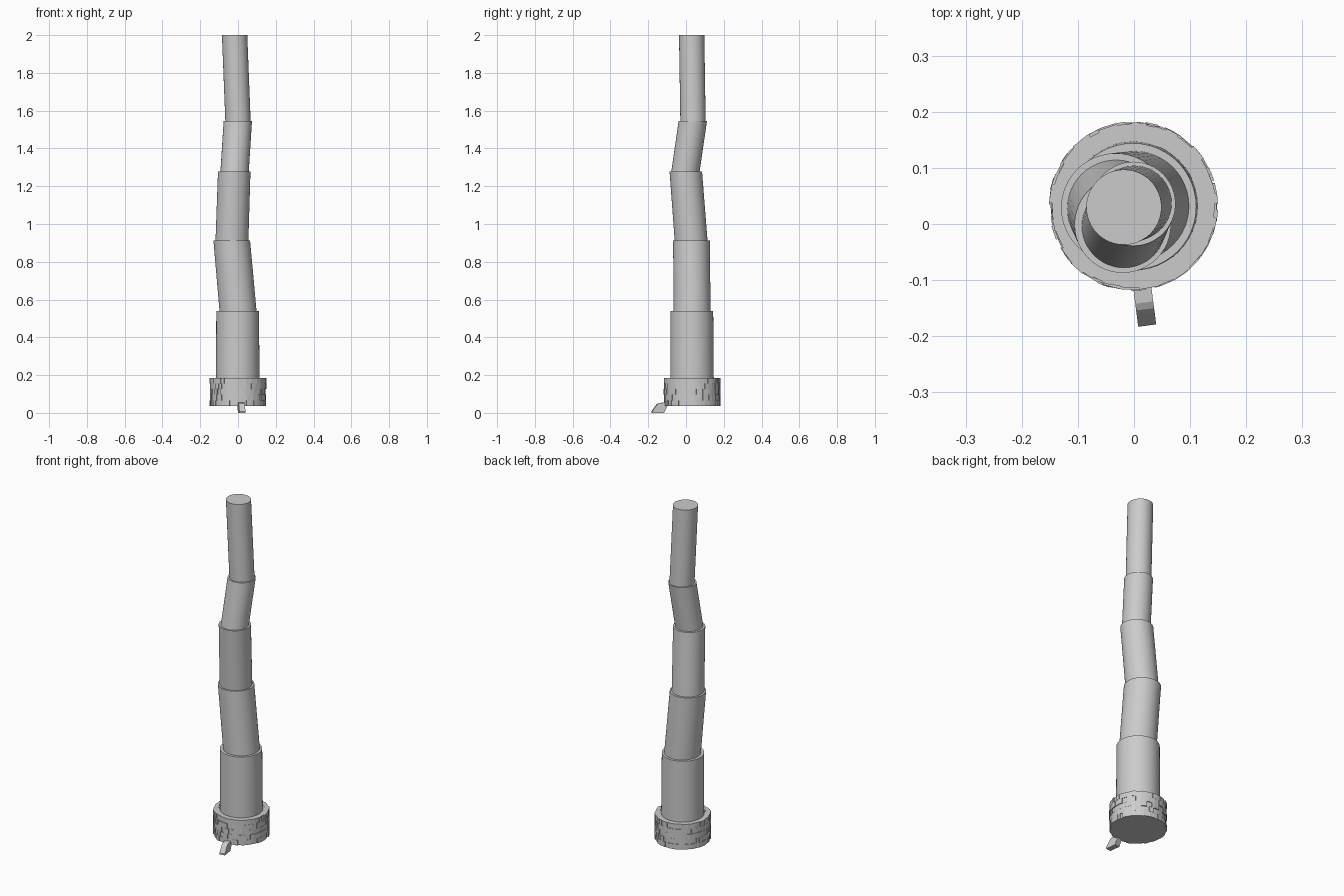
import bpy, bmesh, math, random

if "Cube" in bpy.data.objects:
    bpy.data.objects.remove(bpy.data.objects["Cube"])

random.seed(4)


def finish(bm, name, smooth=False):
    bmesh.ops.recalc_face_normals(bm, faces=bm.faces)
    me = bpy.data.meshes.new(name)
    bm.to_mesh(me)
    bm.free()
    ob = bpy.data.objects.new(name, me)
    bpy.context.collection.objects.link(ob)
    if smooth:
        bpy.ops.object.select_all(action='DESELECT')
        ob.select_set(True)
        bpy.context.view_layer.objects.active = ob
        bpy.ops.object.shade_smooth_by_angle(angle=math.radians(30))
    return ob


def tube(name, a, b, r0, r1, n=48):
    """Closed leaning cylinder with level ends."""
    bm = bmesh.new()
    rings = [[bm.verts.new((c[0] + r * math.cos(2 * math.pi * i / n),
                            c[1] + r * math.sin(2 * math.pi * i / n), c[2]))
              for i in range(n)] for c, r in ((a, r0), (b, r1))]
    for i in range(n):
        j = (i + 1) % n
        bm.faces.new((rings[0][i], rings[0][j], rings[1][j], rings[1][i]))
    bm.faces.new(rings[0][::-1])
    bm.faces.new(rings[1])
    return finish(bm, name, True)


# Stacked leaning column sections
CX, CY = -0.001, 0.032
sections = [
    ((CX, CY, 0.18), (-0.002, 0.031, 0.54), 0.115, 0.113),
    ((0.0, 0.032, 0.54), (-0.033, 0.029, 0.912), 0.098, 0.097),
    ((-0.032, 0.027, 0.912), (-0.020, -0.001, 1.277), 0.087, 0.086),
    ((-0.018, -0.003, 1.277), (-0.001, 0.036, 1.545), 0.075, 0.075),
    ((0.0, 0.037, 1.545), (-0.018, 0.030, 2.0), 0.067, 0.067),
]
for k, (a, b, r0, r1) in enumerate(sections, 1):
    tube(f"column_section_{k}", a, b, r0, r1)

# Base drum core
Z0, Z1 = 0.037, 0.185
tube("base_core", (CX, CY, Z0), (CX, CY, Z1 - 0.002), 0.143, 0.143)

# Rough staggered bricks around the base
bm = bmesh.new()
rows = 5
h = (Z1 - Z0) / rows
for row in range(rows):
    t, start = 0.0, random.uniform(0, 0.3)
    while t < 2 * math.pi - 0.02:
        w = min(random.uniform(0.10, 0.24), 2 * math.pi - t)
        ro = random.uniform(0.1445, 0.1515)
        corners = []
        for z in (Z0 + row * h, Z0 + (row + 1) * h):
            for r, ang in ((0.125, t), (ro, t), (ro, t + w), (0.125, t + w)):
                corners.append(bm.verts.new((CX + r * math.cos(ang + start),
                                             CY + r * math.sin(ang + start), z)))
        for f in ((3, 2, 1, 0), (4, 5, 6, 7), (0, 1, 5, 4),
                  (1, 2, 6, 5), (2, 3, 7, 6), (3, 0, 4, 7)):
            bm.faces.new([corners[i] for i in f])
        t += w
finish(bm, "base_bricks")

# Small bent foot at the front
bm = bmesh.new()
profile = [(-0.10, 0.055), (-0.140, 0.053), (-0.152, 0.047), (-0.160, 0.038),
           (-0.181, 0.008), (-0.181, 0.0), (-0.118, 0.0), (-0.10, 0.038)]
sides = []
for s in (-0.016, 0.016):
    sides.append([bm.verts.new((0.015 + s - (y + 0.115) * 0.13,
                                y + s * 0.13, z)) for y, z in profile])
bm.faces.new(sides[0])
bm.faces.new(sides[1][::-1])
for i in range(len(profile)):
    j = (i + 1) % len(profile)
    bm.faces.new((sides[0][i], sides[0][j], sides[1][j], sides[1][i]))
finish(bm, "front_foot")
